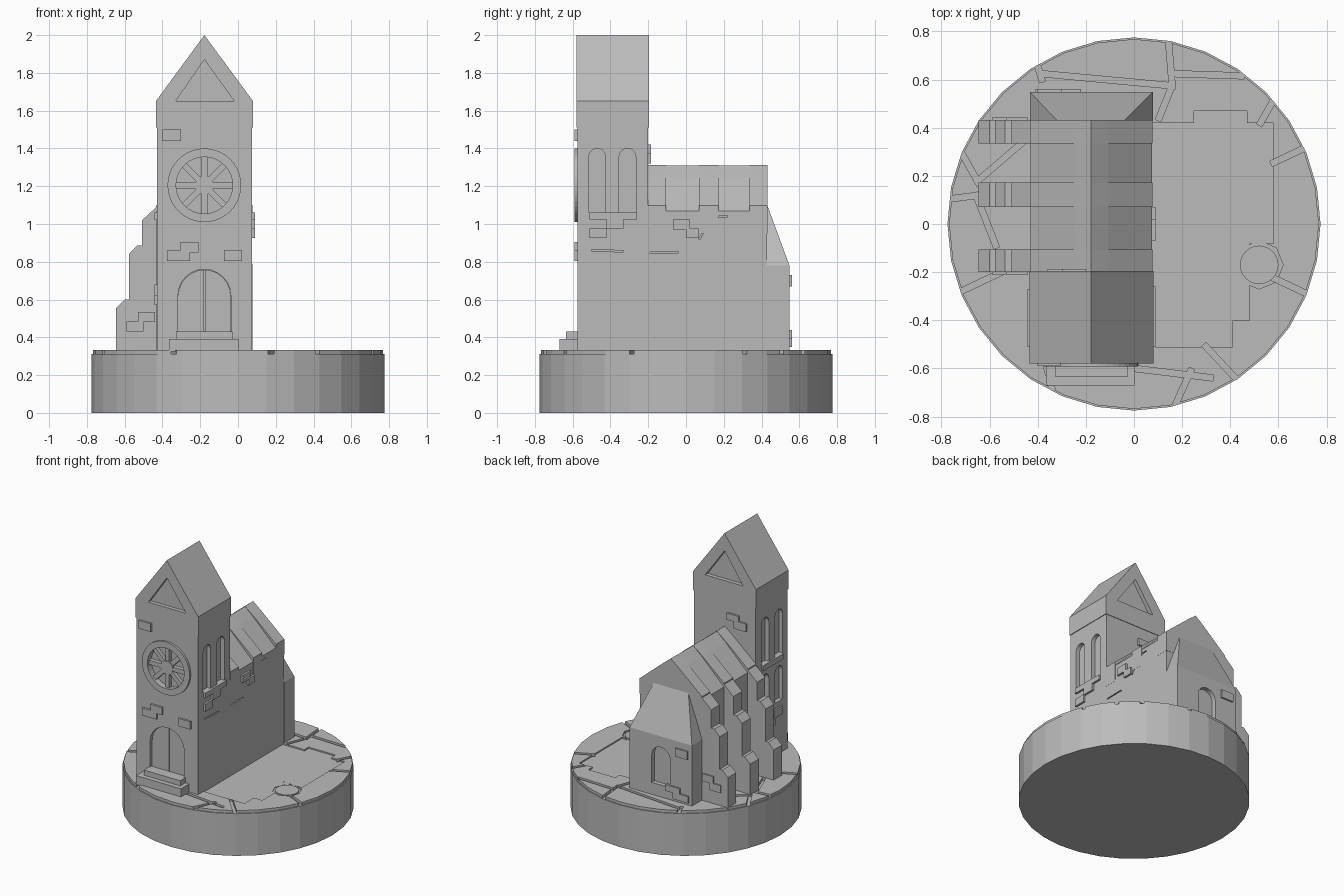
import bpy, bmesh, math
from mathutils import Vector

if "Cube" in bpy.data.objects:
    bpy.data.objects.remove(bpy.data.objects["Cube"])

stone = bpy.data.materials.new("grey stone")
stone.use_nodes = True
GREY = (0.5, 0.5, 0.5, 1)
stone.diffuse_color = GREY
stone.node_tree.nodes["Principled BSDF"].inputs["Base Color"].default_value = GREY


def finish(name, bm):
    bmesh.ops.recalc_face_normals(bm, faces=bm.faces[:])
    mesh = bpy.data.meshes.new(name)
    bm.to_mesh(mesh)
    bm.free()
    mesh.materials.append(stone)
    ob = bpy.data.objects.new(name, mesh)
    bpy.context.collection.objects.link(ob)
    return ob


def prism(name, pts, axis, a, b):
    """Extrude a 2D outline along an axis from a to b."""
    place = {"X": lambda p, d: (d, p[0], p[1]),
             "Y": lambda p, d: (p[0], d, p[1]),
             "Z": lambda p, d: (p[0], p[1], d)}[axis]
    bm = bmesh.new()
    face = bm.faces.new([bm.verts.new(place(p, a)) for p in pts])
    new = bmesh.ops.extrude_face_region(bm, geom=[face])["geom"]
    shift = Vector(place((0, 0), b - a))
    bmesh.ops.translate(bm, vec=shift, verts=[v for v in new if isinstance(v, bmesh.types.BMVert)])
    return finish(name, bm)


def rect(u0, u1, v0, v1):
    return [(u0, v0), (u1, v0), (u1, v1), (u0, v1)]


def box(name, x0, x1, y0, y1, z0, z1):
    return prism(name, rect(x0, x1, y0, y1), "Z", z0, z1)


def circle(u, v, r, n=32):
    return [(u + r * math.sin(math.tau * i / n), v + r * math.cos(math.tau * i / n)) for i in range(n)]


def arch(u, half, z0, top, n=12):
    """Round-headed opening outline."""
    spring = top - half
    head = [(u + half * math.cos(math.pi * i / n), spring + half * math.sin(math.pi * i / n))
            for i in range(n + 1)]
    return [(u - half, z0), (u + half, z0)] + head


def bar(p, q, w):
    """Outline of a straight strip from p to q."""
    p, q = Vector(p), Vector(q)
    d = (q - p).normalized() * w / 2
    s = Vector((-d.y, d.x))
    return [tuple(c) for c in (p + s, p - s, q - s, q + s)]


def cut(ob, cutter):
    mod = ob.modifiers.new("cut", "BOOLEAN")
    mod.operation = "DIFFERENCE"
    mod.solver = "EXACT"
    mod.object = cutter
    bpy.context.view_layer.objects.active = ob
    bpy.ops.object.modifier_apply(modifier=mod.name)
    bpy.data.objects.remove(cutter)


# Round base with paved top
prism("base", circle(0, 0, 0.775), "Z", 0, 0.312)
paving = prism("paving", circle(0, 0, 0.768), "Z", 0.312, 0.332)
grooves = [((-0.42, 0.72), (-0.38, 0.59)), ((-0.39, 0.625), (0.15, 0.575)), ((0.14, 0.8), (0.16, 0.56)),
           ((0.16, 0.58), (0.1, 0.43)), ((0.15, 0.625), (0.46, 0.615)), ((0.6, 0.55), (0.52, 0.41)),
           ((0.57, 0.25), (0.76, 0.34)), ((0.57, -0.22), (0.76, -0.31)), ((0.29, -0.5), (0.44, -0.66)),
           ((0.0, -0.6), (0.33, -0.64)), ((0.24, -0.6), (0.15, -0.8)), ((-0.73, 0.32), (-0.64, 0.16)),
           ((-0.8, 0.1), (-0.64, 0.12)), ((-0.66, 0.13), (-0.57, -0.1)), ((-0.66, 0.17), (-0.45, 0.35)),
           ((-0.74, -0.29), (-0.55, -0.2)), ((-0.38, -0.52), (-0.33, -0.73))]
for p, q in grooves:
    cut(paving, prism("groove", bar(p, q, 0.025), "Z", 0.3, 0.35))

# Sunken floor of the ruined aisle, with a round pillar socket
upper_floor = [(0, -0.055), (0.42, -0.055), (0.42, -0.08), (0.58, -0.08), (0.58, 0.42),
               (0.47, 0.42), (0.47, 0.47), (0.25, 0.47), (0.25, 0.42), (0, 0.42)]
lower_floor = [(0, -0.51), (0.41, -0.51), (0.41, -0.4), (0.48, -0.4), (0.48, -0.05), (0, -0.05)]
cut(paving, prism("floor_cut", upper_floor, "Z", 0.322, 0.35))
cut(paving, prism("floor_cut", lower_floor, "Z", 0.324, 0.35))
cut(paving, prism("socket_cut", circle(0.52, -0.17, 0.1, 8), "Z", 0.32, 0.35))
prism("pillar_stump", circle(0.52, -0.17, 0.08, 24), "Z", 0.312, 0.331)

# Bell tower
CX, FRONT, BACK = -0.178, -0.575, -0.2
tower = box("tower", -0.43, 0.075, FRONT, BACK, 0.325, 1.55)
gable = [(-0.435, 1.51), (0.08, 1.51), (0.08, 1.65), (CX, 2.0), (-0.435, 1.65)]
roof = prism("tower_roof", gable, "Y", FRONT - 0.004, BACK + 0.004)
triangle = [(-0.33, 1.65), (-0.02, 1.65), (CX, 1.87)]
for a, b in ((-0.7, FRONT + 0.025), (BACK - 0.025, -0.1)):
    cut(roof, prism("gable_cut", triangle, "Y", a, b))
for y in (-0.47, -0.31):
    cut(tower, prism("window_cut", arch(y, 0.044, 1.06, 1.4), "X", 0.045, 0.2))
    cut(tower, prism("window_cut", arch(y, 0.044, 1.06, 1.4), "X", -0.5, -0.4))
    cut(tower, prism("window_cut", arch(y, 0.044, 0.72, 0.98), "X", -0.5, -0.4))

# Doorway with two leaves and steps
cut(tower, prism("door_cut", arch(CX, 0.14, 0.38, 0.76), "Y", -0.7, FRONT + 0.035))
for side in (-1, 1):
    leaf = arch(CX, 0.139, 0.38, 0.758)
    leaf = [(min(x, CX - 0.003) if side < 0 else max(x, CX + 0.003), z) for x, z in leaf]
    door = prism("door_leaf", leaf, "Y", FRONT + 0.024, FRONT + 0.04)
    bm = bmesh.new()
    bm.from_mesh(door.data)
    bmesh.ops.remove_doubles(bm, verts=bm.verts[:], dist=0.0005)
    bm.to_mesh(door.data)
    bm.free()
box("lower_step", -0.365, 0.003, -0.67, FRONT, 0.325, 0.392)
box("upper_step", -0.327, -0.028, -0.635, FRONT + 0.02, 0.39, 0.43)

# Rose window
ROSE = 1.205
cut(tower, prism("rose_cut", circle(CX, ROSE, 0.15), "Y", -0.7, FRONT + 0.03))
ring = prism("rose_ring", circle(CX, ROSE, 0.195, 40), "Y", FRONT - 0.016, FRONT + 0.01)
cut(ring, prism("ring_cut", circle(CX, ROSE, 0.15), "Y", -0.7, -0.5))
for i in range(4):
    t = math.pi * i / 4
    d = Vector((math.cos(t), math.sin(t))) * 0.152
    c = Vector((CX, ROSE))
    prism("rose_spoke", bar(c - d, c + d, 0.032), "Y", FRONT + 0.001 * i, FRONT + 0.032)
prism("rose_hub", circle(CX, ROSE, 0.05, 16), "Y", FRONT - 0.003, FRONT + 0.032)

# Nave with folded roof
nave_half = [(0.253, 0.325), (0.253, 1.07), (0.07, 1.25), (0, 1.31)]
rib_half = [(0.254, 0.95), (0.255, 1.098), (0.07, 1.256), (0, 1.312)]


def mirrored(half):
    return [(CX + x, z) for x, z in half] + [(CX - x, z) for x, z in half[-2::-1]]


nave = prism("nave", mirrored(nave_half), "Y", -0.22, 0.43)

# Ribs and stepped buttresses
buttress = [(-0.42, 0.325), (-0.645, 0.325), (-0.645, 0.555), (-0.6, 0.6), (-0.578, 0.6),
            (-0.578, 0.84), (-0.535, 0.885), (-0.508, 0.885), (-0.508, 1.02), (-0.43, 1.092), (-0.42, 1.092)]
for y0, y1 in ((-0.2, -0.105), (0.07, 0.172), (0.335, 0.432)):
    prism("roof_rib", mirrored(rib_half), "Y", y0, y1)
    prism("buttress", buttress, "Y", y0, y1)

# Sloped end bay
bm = bmesh.new()
for x, top_x in ((-0.432, -0.32), (0.078, -0.04)):
    for y in (0.43, 0.548):
        for z in (0.325, 0.78):
            bm.verts.new((x, y, z))
    bm.verts.new((top_x, 0.43, 1.1))
bmesh.ops.convex_hull(bm, input=bm.verts[:])
bmesh.ops.dissolve_limit(bm, angle_limit=0.01, verts=bm.verts[:], edges=bm.edges[:])
end_bay = finish("end_bay", bm)
cut(end_bay, prism("end_window_cut", arch(CX, 0.075, 0.42, 0.7), "Y", 0.515, 0.7))

# Exposed bricks on each wall
for x0, x1, z0, z1 in ((-0.4, -0.303, 1.44, 1.5), (-0.375, -0.255, 0.805, 0.86), (-0.305, -0.21, 0.85, 0.905),
                       (-0.075, 0.02, 0.805, 0.862)):
    box("front_brick", x0, x1, FRONT - 0.015, FRONT + 0.01, z0, z1)
for x0, x1, z0, z1 in ((-0.36, -0.26, 1.32, 1.38), (-0.3, -0.2, 1.37, 1.42)):
    box("tower_back_brick", x0, x1, BACK - 0.01, BACK + 0.014, z0, z1)
for x0, x1, z0, z1 in ((-0.4, -0.3, 0.67, 0.73), (-0.41, -0.28, 0.35, 0.4), (-0.34, -0.22, 0.395, 0.44)):
    box("end_brick", x0, x1, 0.54, 0.56, z0, z1)
for y0, y1, z0, z1 in ((-0.51, -0.26, 1.025, 1.062), (-0.42, -0.33, 0.975, 1.03), (-0.51, -0.42, 0.925, 0.98),
                       (-0.07, 0.02, 0.97, 1.025), (0.0, 0.07, 0.925, 0.975)):
    box("right_brick", 0.07, 0.09, y0, y1, z0, z1)
for y0, y1, z0, z1 in ((-0.51, -0.27, 1.02, 1.06), (-0.5, -0.4, 0.62, 0.68), (-0.42, -0.32, 0.57, 0.625)):
    box("left_brick", -0.442, -0.42, y0, y1, z0, z1)
for x0, x1, z0, z1 in ((-0.59, -0.5, 0.43, 0.485), (-0.53, -0.44, 0.48, 0.535)):
    for y in (-0.2, 0.432):
        box("buttress_brick", x0, x1, y - 0.01, y + 0.01, z0, z1)

# Cracks in the right wall
cut(tower, prism("crack", bar((-0.5, 0.862), (-0.33, 0.855), 0.008), "X", 0.065, 0.2))
for p, q in (((-0.19, 0.848), (-0.04, 0.85)), ((0.12, 1.035), (0.22, 1.04)), ((0.07, 0.92), (0.1, 0.97))):
    cut(nave, prism("crack", bar(p, q, 0.008), "X", 0.065, 0.2))
